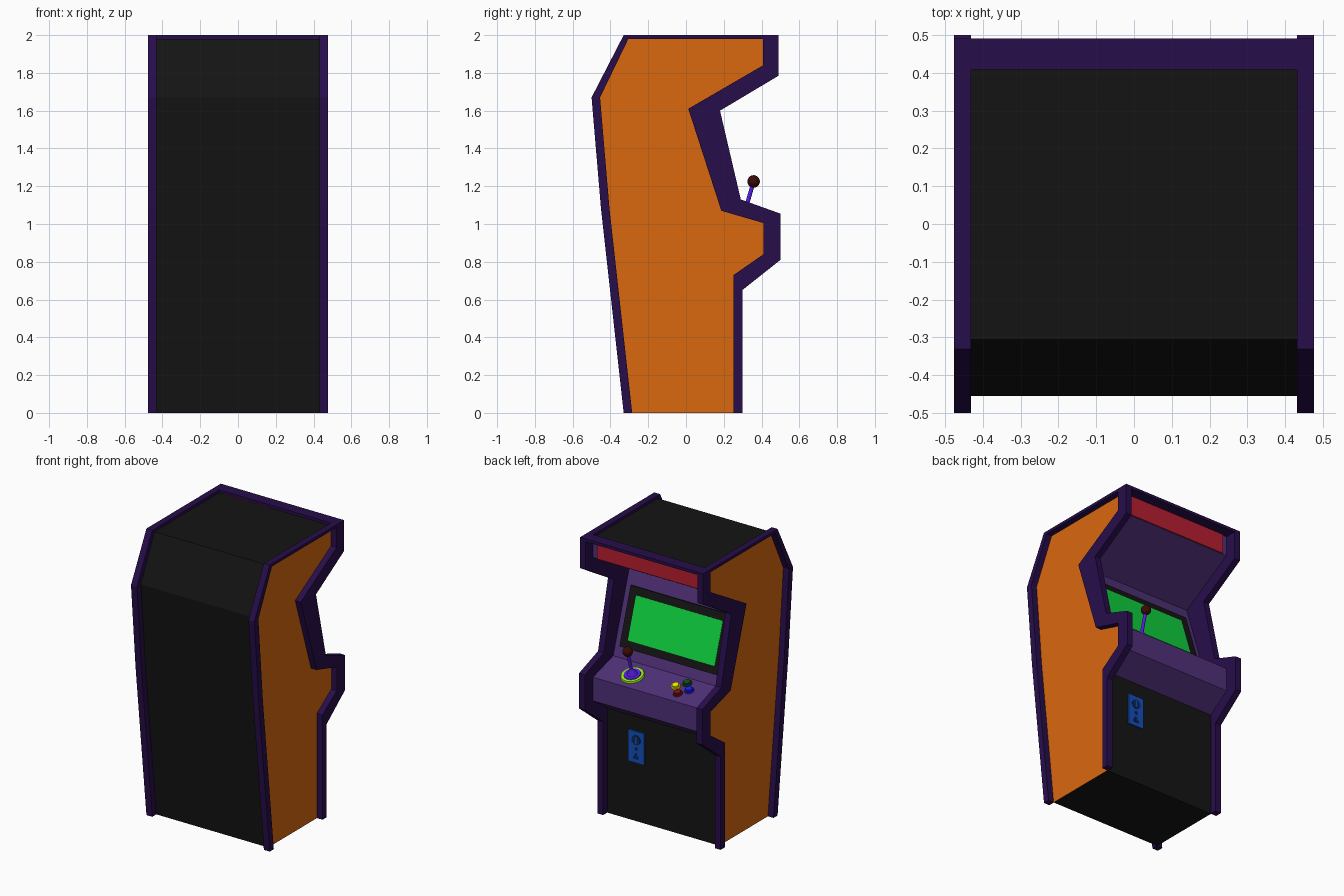
import bpy, bmesh, math
from mathutils import Matrix, Vector

if "Cube" in bpy.data.objects:
    bpy.data.objects.remove(bpy.data.objects["Cube"])


def mat(name, r, g, b):
    m = bpy.data.materials.new(name)
    m.diffuse_color = (r, g, b, 1)
    m.use_nodes = True
    m.node_tree.nodes["Principled BSDF"].inputs["Base Color"].default_value = m.diffuse_color
    return m


ORANGE = mat("orange", .70, .14, .005)
TRIM = mat("dark_purple", .02, .004, .07)
PURPLE = mat("purple", .08, .03, .19)
BLACK = mat("black", .007, .007, .007)
GREEN = mat("screen_green", .005, .65, .05)
RED = mat("sign_red", .48, .013, .03)
BLUE = mat("coin_blue", .007, .08, .5)
DARK = mat("coin_dark", .004, .02, .1)
LIME = mat("lime", .3, .8, .01)
VIOLET = mat("violet", .09, .012, .8)
MAROON = mat("maroon", .045, .003, .003)
BUTTONS = {"yellow": (.9, .85, 0), "green": (.005, .08, .01),
           "blue": (.01, .01, .9), "red": (.2, .005, .005)}


def finish(name, bm, mats, matrix=Matrix(), smooth=False):
    bmesh.ops.recalc_face_normals(bm, faces=bm.faces)
    me = bpy.data.meshes.new(name)
    bm.to_mesh(me)
    bm.free()
    ob = bpy.data.objects.new(name, me)
    bpy.context.collection.objects.link(ob)
    ob.matrix_world = matrix
    for m in mats:
        me.materials.append(m)
    if smooth:
        bpy.ops.object.select_all(action='DESELECT')
        ob.select_set(True)
        bpy.context.view_layer.objects.active = ob
        bpy.ops.object.shade_smooth_by_angle(angle=math.radians(40))
    return ob


def prism(name, pts, x0, x1, mats, edge_mats=None):
    """Extrude a (y, z) profile along x; edge_mats gives a material slot per edge."""
    bm = bmesh.new()
    a = [bm.verts.new((x0, y, z)) for y, z in pts]
    b = [bm.verts.new((x1, y, z)) for y, z in pts]
    bm.faces.new(a)
    bm.faces.new(b)
    for i in range(len(pts)):
        j = (i + 1) % len(pts)
        f = bm.faces.new((a[i], a[j], b[j], b[i]))
        f.material_index = edge_mats[i] if edge_mats else 0
    return finish(name, bm, mats)


def box(name, size, m, matrix):
    bm = bmesh.new()
    bmesh.ops.create_cube(bm, size=1)
    bmesh.ops.scale(bm, vec=size, verts=bm.verts)
    return finish(name, bm, [m], matrix)


def cone(name, r1, r2, h, m, matrix, z0=0):
    bm = bmesh.new()
    bmesh.ops.create_cone(bm, cap_ends=True, segments=32, radius1=r1, radius2=r2, depth=h,
                          matrix=Matrix.Translation((0, 0, z0 + h / 2)))
    return finish(name, bm, [m], matrix, True)


def place(x, y, z, tilt=0.0):
    return Matrix.Translation((x, y, z)) @ Matrix.Rotation(tilt, 4, 'X')


# cabinet body: back, top, front and underside coloured per profile edge
inner = [(-.285, 0), (-.405, 1.08), (-.455, 1.67), (-.305, 1.98), (.408, 1.98), (.408, 1.84),
         (.012, 1.61), (.187, 1.07), (.41, 1.005), (.41, .84), (.252, .73), (.252, 0)]
outer = [(-.33, 0), (-.45, 1.08), (-.50, 1.67), (-.33, 2.0), (.49, 2.0), (.49, 1.785),
         (.18, 1.60), (.29, 1.13), (.50, 1.055), (.50, .81), (.298, .65), (.298, 0)]
prism("cabinet_body", inner, -.433, .433, [ORANGE, BLACK, PURPLE],
      [1, 1, 1, 1, 2, 2, 2, 2, 2, 2, 1, 1])

# raised edge trim on both sides, open at the floor
trim = prism("side_trim", outer + inner[::-1], .431, .476, [TRIM])
trim.modifiers.new("mirror", 'MIRROR')
prism("top_bar", [(.408, 1.98), (.49, 1.98), (.49, 2.0), (.408, 2.0)], -.432, .432, [TRIM])

# lit sign
box("sign_panel", (.79, .012, .138), RED, place(0, .41, 1.911))

# screen on the sloped face
SLOPE = -math.atan2(1.61 - 1.07, .187 - .012)
SCREEN = place(0, .532 - .324 * 1.328, 1.328, SLOPE)
box("screen_bezel", (.78, .40, .03), BLACK, SCREEN)
box("screen", (.67, .295, .034), GREEN, SCREEN)

# joystick, standing square to the control panel
DECK = -math.atan2(1.07 - 1.005, .41 - .187)


def deck(x, y):
    return place(x, y, 1.07 - (y - .187) * (1.07 - 1.005) / (.41 - .187), DECK)


stick = deck(.20, .303)
cone("joystick_ring", .078, .074, .012, LIME, stick)
cone("joystick_plate", .058, .054, .017, VIOLET, stick)
cone("joystick_boot", .035, .011, .04, VIOLET, stick, .016)
cone("joystick_shaft", .011, .011, .15, VIOLET, stick, .04)
bm = bmesh.new()
bmesh.ops.create_uvsphere(bm, u_segments=24, v_segments=16, radius=.033,
                          matrix=Matrix.Translation((0, 0, .197)))
finish("joystick_ball", bm, [MAROON], stick, True)

# four buttons in a diamond
for (name, rgb), (dx, dy) in zip(BUTTONS.items(), [(1, 0), (0, -1), (-1, 0), (0, 1)]):
    m = mat("button_" + name, *rgb)
    spot = deck(-.175 + dx * .052, .288 + dy * .052)
    cone("button_rim_" + name, .032, .030, .010, m, spot)
    cone("button_cap_" + name, .024, .022, .020, m, spot)

# coin plate with slot, reject button and return tray
box("coin_plate", (.122, .02, .22), BLUE, place(.202, .252, .52))
FRONT = -math.pi / 2
cone("coin_disc", .034, .034, .004, DARK, place(.202, .261, .57, FRONT))
box("coin_slot", (.010, .006, .05), BLUE, place(.202, .264, .57))
cone("coin_reject", .012, .012, .004, DARK, place(.202, .261, .508, FRONT))
box("coin_return", (.04, .006, .018), DARK, place(.202, .262, .447))
box("coin_return_flap", (.018, .006, .03), DARK, place(.202, .2622, .462))
